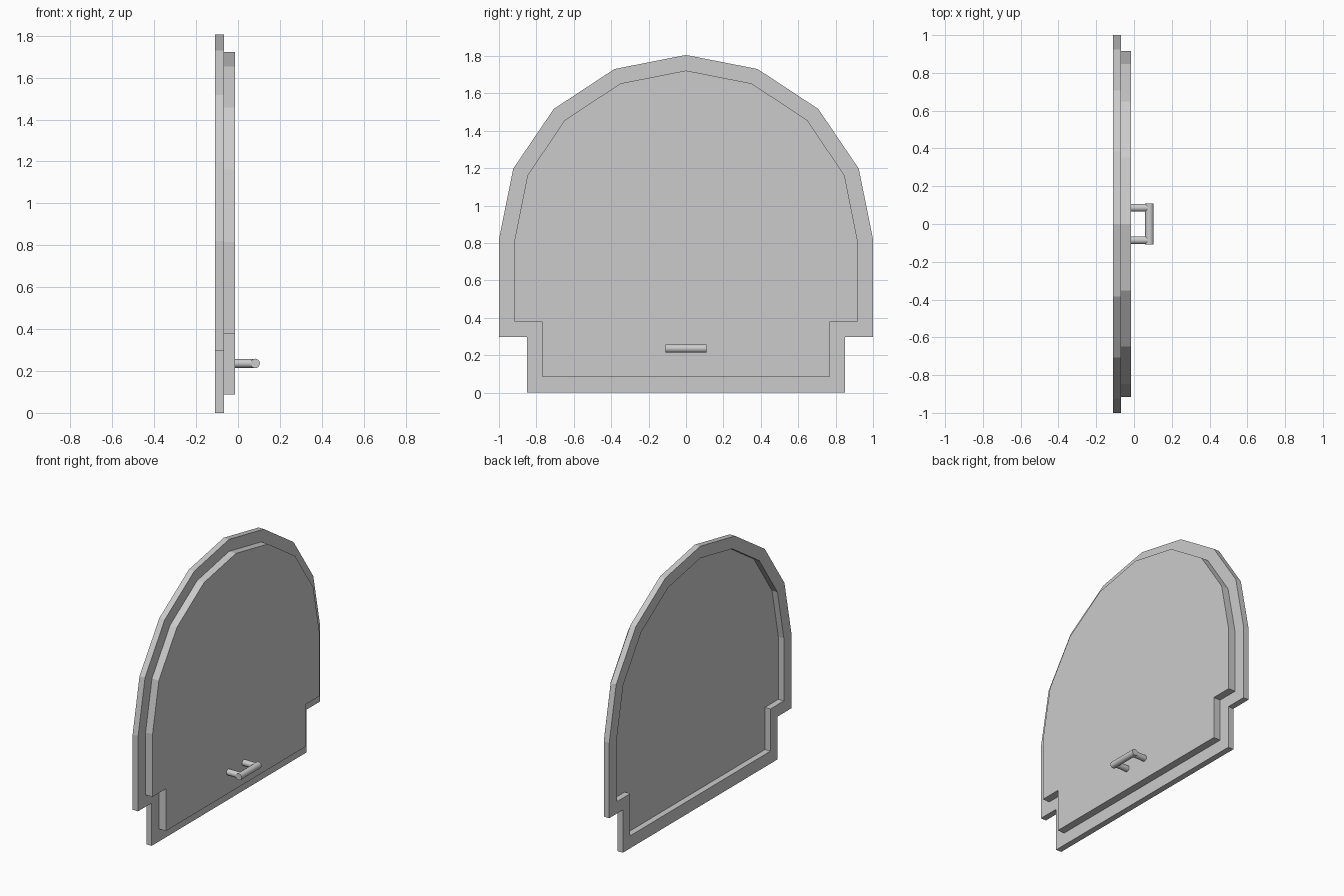
import bpy, bmesh, math
from mathutils import Matrix

if "Cube" in bpy.data.objects:
    bpy.data.objects.remove(bpy.data.objects["Cube"])


def outline(half_w, arc_z, rise, step_z, foot_w, base_z):
    """Eight-sided arch with a stepped-in foot, as (y, z) points."""
    arch = [(half_w * math.cos(i * math.pi / 8), arc_z + rise * math.sin(i * math.pi / 8))
            for i in range(9)]
    return ([(foot_w, base_z), (foot_w, step_z), (half_w, step_z)] + arch +
            [(-half_w, step_z), (-foot_w, step_z), (-foot_w, base_z)])


def finish(name, bm):
    bmesh.ops.recalc_face_normals(bm, faces=bm.faces[:])
    me = bpy.data.meshes.new(name)
    bm.to_mesh(me)
    bm.free()
    ob = bpy.data.objects.new(name, me)
    bpy.context.collection.objects.link(ob)
    return ob


def ring_of(bm, pts, x):
    return [bm.verts.new((x, y, z)) for y, z in pts]


def bridge(bm, a, b):
    n = len(a)
    for i in range(n):
        j = (i + 1) % n
        bm.faces.new((a[i], a[j], b[j], b[i]))


outer = outline(1.0, 0.82, 0.985, 0.297, 0.85, 0.0)
inner = outline(0.917, 0.815, 0.907, 0.38, 0.77, 0.087)
BACK, MID, FRONT = -0.11, -0.068, -0.015

# Flat arched frame with an open middle
bm = bmesh.new()
loops = [ring_of(bm, outer, BACK), ring_of(bm, outer, MID),
         ring_of(bm, inner, MID), ring_of(bm, inner, BACK)]
for i in range(4):
    bridge(bm, loops[i], loops[(i + 1) % 4])
finish("door_frame", bm)

# Raised door panel in front of the frame
bm = bmesh.new()
a, b = ring_of(bm, inner, MID), ring_of(bm, inner, FRONT)
bridge(bm, a, b)
bm.faces.new(a)
bm.faces.new(b)
finish("door_panel", bm)


def rod(name, centre, axis, radius, length):
    bm = bmesh.new()
    bmesh.ops.create_cone(bm, cap_ends=True, segments=16, radius1=radius,
                          radius2=radius, depth=length)
    rot = Matrix.Rotation(math.pi / 2, 4, 'Y' if axis == 'X' else 'X')
    bmesh.ops.transform(bm, matrix=Matrix.Translation(centre) @ rot, verts=bm.verts[:])
    ob = finish(name, bm)
    bpy.ops.object.select_all(action='DESELECT')
    ob.select_set(True)
    bpy.context.view_layer.objects.active = ob
    bpy.ops.object.shade_smooth_by_angle()


# Handle: grip bar on two posts
rod("handle_bar", (0.082, 0, 0.236), 'Y', 0.0225, 0.218)
for side, s in (("left", -1), ("right", 1)):
    rod("handle_post_" + side, (0.028, s * 0.086, 0.236), 'X', 0.021, 0.09)
